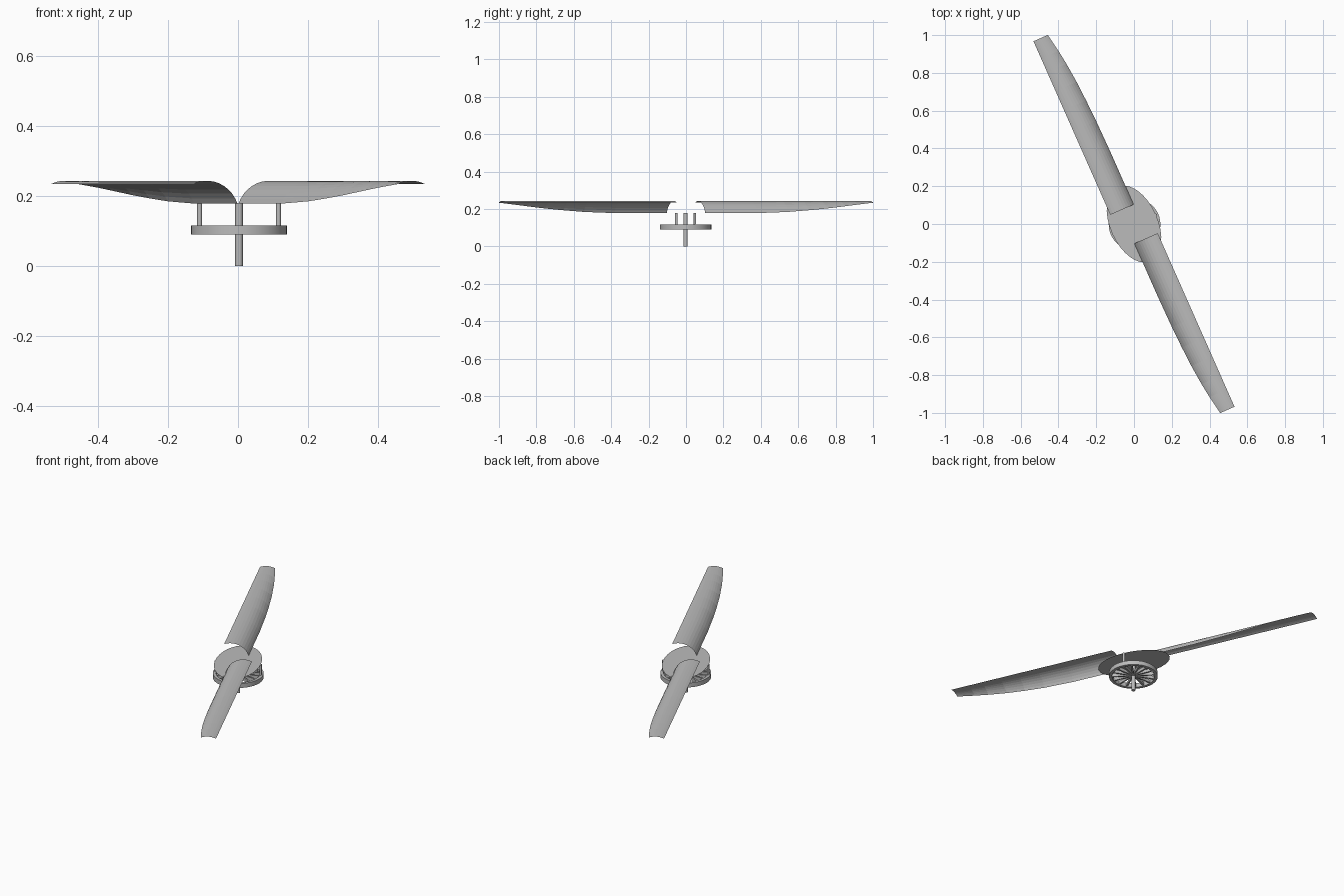
import bpy, bmesh, math
from mathutils import Matrix, Vector

if "Cube" in bpy.data.objects:
    bpy.data.objects.remove(bpy.data.objects["Cube"], do_unlink=True)

grey = bpy.data.materials.new("plain_grey")
grey.use_nodes = True
colour = (0.5, 0.5, 0.5, 1)
grey.diffuse_color = colour
grey.node_tree.nodes["Principled BSDF"].inputs["Base Color"].default_value = colour

ALONG = Vector((0.405, -0.915, 0)).normalized()   # blade direction
ACROSS = Vector((-ALONG.y, ALONG.x, 0))           # towards the leading edge
CENTRE = Vector((0.003, -0.002, 0))
PLATE_Z, CROWN_Z, PIPE_R = 0.178, 0.243, 0.101


def make(name, bm, smooth=False):
    mesh = bpy.data.meshes.new(name)
    bm.to_mesh(mesh)
    bm.free()
    mesh.materials.append(grey)
    ob = bpy.data.objects.new(name, mesh)
    bpy.context.collection.objects.link(ob)
    if smooth:
        bpy.ops.object.select_all(action="DESELECT")
        ob.select_set(True)
        bpy.context.view_layer.objects.active = ob
        bpy.ops.object.shade_smooth_by_angle(angle=math.radians(40))
    return ob


def rod(name, base, radius, z0, z1, sides=16):
    bm = bmesh.new()
    place = Matrix.Translation((base.x, base.y, (z0 + z1) / 2))
    bmesh.ops.create_cone(bm, cap_ends=True, segments=sides, radius1=radius,
                          radius2=radius, depth=z1 - z0, matrix=place)
    return make(name, bm, True)


# Blades: thin sheets cut from a pipe, narrowing towards the tip
STATIONS = [(0.095, 69), (0.4, 69), (0.58, 65), (0.7, 59.5), (0.81, 53),
            (0.92, 44), (1.0, 36), (1.1, 24.5)]
LEAD, STEPS = -24, 10


def blade(name, turn):
    bm = bmesh.new()
    rows = []
    for u, trail in STATIONS:
        row = []
        for i in range(STEPS + 1):
            a = math.radians(LEAD + (trail - LEAD) * i / STEPS)
            p = ALONG * u + ACROSS * (0.054 - PIPE_R * math.sin(a))
            p.z = CROWN_Z - PIPE_R * (1 - math.cos(a))
            row.append(bm.verts.new(p))
        rows.append(row)
    for r, s in zip(rows, rows[1:]):
        for i in range(STEPS):
            bm.faces.new((r[i], r[i + 1], s[i + 1], s[i]))
    bm.normal_update()
    if sum(f.normal.z for f in bm.faces) < 0:
        bmesh.ops.reverse_faces(bm, faces=bm.faces)
    bm.transform(Matrix.Rotation(turn, 4, "Z"))
    make(name, bm)


blade("front_blade", 0)
blade("back_blade", math.pi)

# Oval mounting plate, a thin sheet
bm = bmesh.new()
bmesh.ops.create_circle(bm, cap_ends=True, segments=32, radius=1)
bm.transform(Matrix.Translation((0, 0, PLATE_Z))
             @ Matrix.Rotation(math.atan2(ALONG.y, ALONG.x), 4, "Z")
             @ Matrix.Diagonal((0.216, 0.126, 1, 1)))
make("mounting_plate", bm)

# Shaft, hub and the two posts under the plate
rod("shaft", CENTRE, 0.011, 0, PLATE_Z)
rod("hub", CENTRE, 0.018, 0.092, 0.113)
for side, sign in (("left", 1), ("right", -1)):
    rod(side + "_post", CENTRE + ACROSS * 0.123 * sign, 0.007, 0.1, PLATE_Z, 12)

# Wheel rim: a rectangular section spun around the axis
bm = bmesh.new()
section = [(0.12, 0.09), (0.137, 0.09), (0.137, 0.116), (0.12, 0.116)]
SIDES = 40
rings = []
for k in range(SIDES):
    a = math.tau * k / SIDES
    rings.append([bm.verts.new(CENTRE + Vector((r * math.cos(a), r * math.sin(a), z)))
                  for r, z in section])
for k in range(SIDES):
    r, s = rings[k], rings[(k + 1) % SIDES]
    for i in range(4):
        j = (i + 1) % 4
        bm.faces.new((r[i], s[i], s[j], r[j]))
bmesh.ops.recalc_face_normals(bm, faces=bm.faces)
make("wheel_rim", bm, True)

# Wheel spokes
bm = bmesh.new()
SPOKES = 16
for k in range(SPOKES):
    turn = Matrix.Translation(CENTRE) @ Matrix.Rotation(math.tau * k / SPOKES, 4, "Z")
    bmesh.ops.create_cube(bm, size=1, matrix=turn
                          @ Matrix.Translation((0.067, 0, 0.103))
                          @ Matrix.Diagonal((0.115, 0.009, 0.018, 1)))
make("wheel_spokes", bm)
